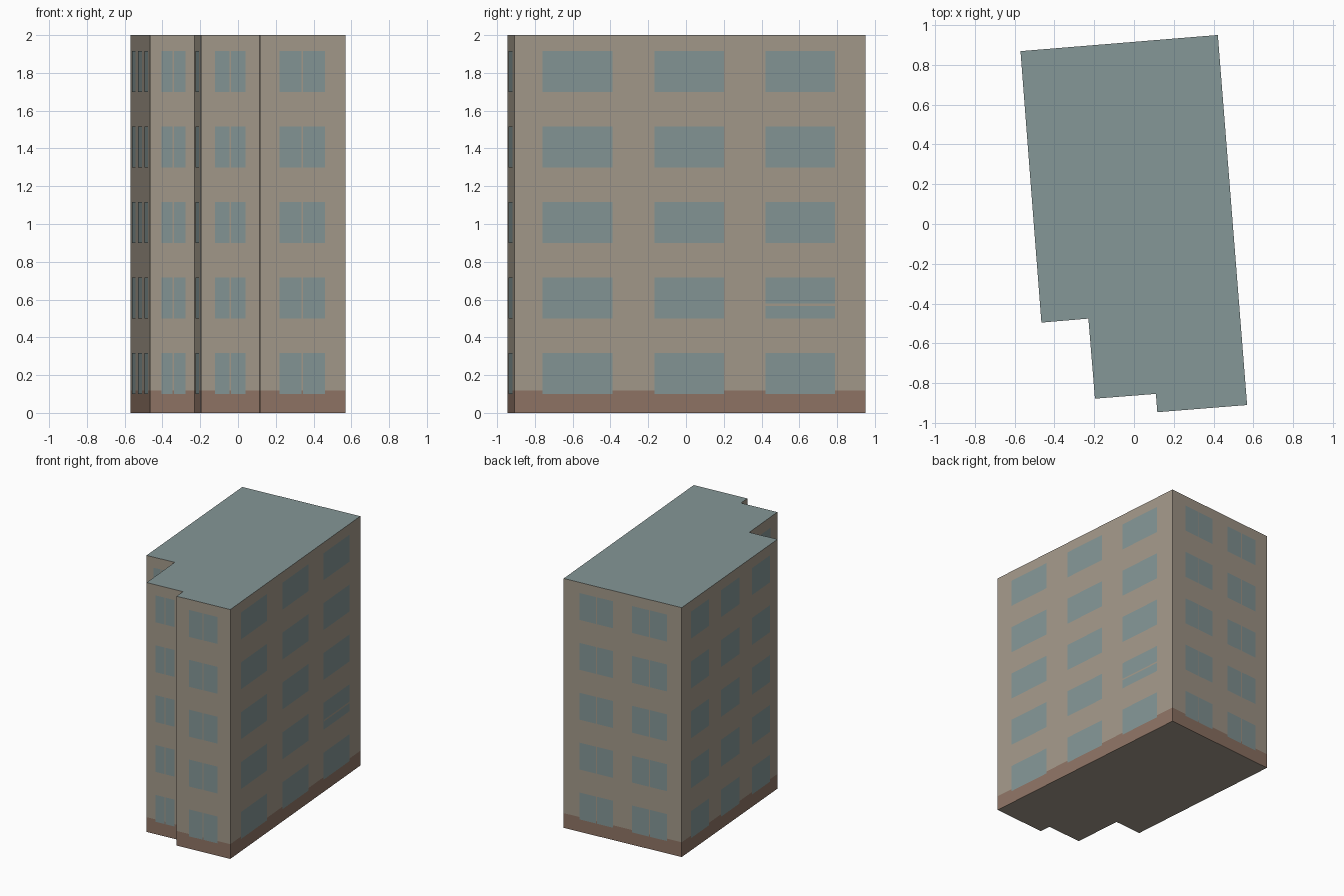
import bpy, bmesh
from mathutils import Vector

cube = bpy.data.objects.get("Cube")
if cube:
    bpy.data.objects.remove(cube)


def srgb(*rgb):
    return [((c / 255 + 0.055) / 1.055) ** 2.4 for c in rgb] + [1]


def material(name, colour):
    m = bpy.data.materials.new(name)
    m.use_nodes = True
    m.diffuse_color = colour
    m.node_tree.nodes["Principled BSDF"].inputs["Base Color"].default_value = colour
    return m


WALL = material("beige wall", srgb(163, 153, 138))
BASE = material("brown plinth", srgb(143, 116, 101))
GLASS = material("blue grey glass", srgb(132, 150, 150))
ROOF = material("grey green roof", srgb(133, 151, 151))


def finish(name, bm, mats):
    mesh = bpy.data.meshes.new(name)
    bm.to_mesh(mesh)
    bm.free()
    for m in mats:
        mesh.materials.append(m)
    ob = bpy.data.objects.new(name, mesh)
    bpy.context.collection.objects.link(ob)
    return ob


# Footprint, counter-clockwise from the back left corner
plan = [Vector(p) for p in [(-.57, .868), (-.465, -.495), (-.229, -.475), (-.196, -.877),
                            (.11, -.853), (.117, -.945), (.568, -.909), (.421, .949)]]
HEIGHT, PLINTH = 2.0, 0.118
n = len(plan)

# Building body: plinth band, wall and roof share one prism
bm = bmesh.new()
rings = [[bm.verts.new((p.x, p.y, z)) for p in plan] for z in (0, PLINTH, HEIGHT)]
bm.faces.new(rings[0][::-1]).material_index = 0
bm.faces.new(rings[2]).material_index = 2
for level, (low, high) in enumerate(zip(rings, rings[1:])):
    for i in range(n):
        j = (i + 1) % n
        f = bm.faces.new((low[i], low[j], high[j], high[i]))
        f.material_index = 1 if level == 0 else 0
finish("building_body", bm, [WALL, BASE, ROOF])


def panel(bm, wall, a, b, z0, z1, offset=0.002):
    """Thin face on a wall, between fractions a and b of its length."""
    p, q = plan[wall], plan[(wall + 1) % n]
    d = q - p
    out = Vector((d.y, -d.x)).normalized() * offset
    s, e = p + d * a + out, p + d * b + out
    bm.faces.new([bm.verts.new(c) for c in
                  ((s.x, s.y, z0), (e.x, e.y, z0), (e.x, e.y, z1), (s.x, s.y, z1))])


# Window columns: name, wall number, spans along the wall, split by a mullion
facades = [
    ("left_windows", 0, [(.095, .28), (.41, .60), (.73, .92)], False),
    ("front_left_windows", 1, [(.255, .79)], True),
    ("recess_windows", 2, [(.2, .75)], False),
    ("front_middle_windows", 3, [(.24, .77)], True),
    ("front_right_windows", 5, [(.23, .76)], True),
    ("right_windows", 6, [(.08, .28), (.40, .598), (.715, .914)], False),
    ("back_windows", 7, [(.135, .42), (.58, .875)], True),
]
for name, wall, spans, split in facades:
    length = (plan[(wall + 1) % n] - plan[wall]).length
    gap = 0.004 / length
    bm = bmesh.new()
    for floor in range(5):
        z0 = 0.10 + 0.4 * floor
        for a, b in spans:
            mid = (a + b) / 2
            panes = [(a, mid - gap), (mid + gap, b)] if split else [(a, b)]
            for s, e in panes:
                panel(bm, wall, s, e, z0, z0 + 0.216)
    finish(name, bm, [GLASS])

# Single transom across one window on the right side
bm = bmesh.new()
panel(bm, 6, .715, .914, .567, .58, 0.005)
finish("window_transom", bm, [WALL])
